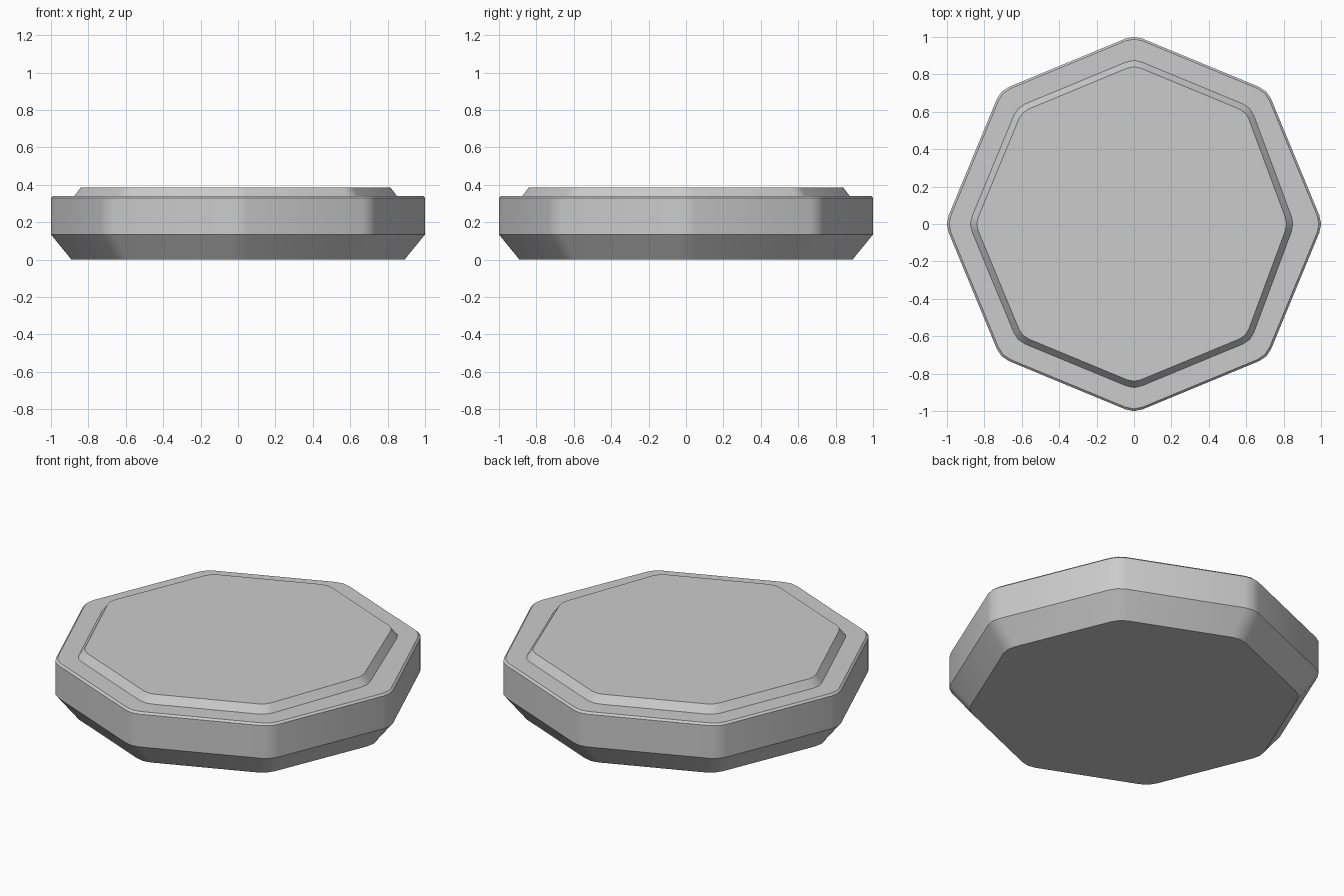
import bpy, bmesh, math
from mathutils import Vector

if "Cube" in bpy.data.objects:
    bpy.data.objects.remove(bpy.data.objects["Cube"])

grey = bpy.data.materials.new("light_grey")
grey.diffuse_color = (0.6, 0.6, 0.6, 1)
grey.use_nodes = True
grey.node_tree.nodes["Principled BSDF"].inputs["Base Color"].default_value = grey.diffuse_color


def octagon(radius, cut, pull=0.0, steps=2):
    """Octagon with small arc corners; pull moves the +x corner inwards."""
    corners = []
    for i in range(8):
        a = i * math.pi / 4
        r = radius - (pull if i == 0 else 0)
        corners.append(Vector((r * math.cos(a), r * math.sin(a))))
    pts = []
    for i, c in enumerate(corners):
        p = c + (corners[i - 1] - c).normalized() * cut
        q = c + (corners[(i + 1) % 8] - c).normalized() * cut
        ctrl = c
        for s in range(steps + 1):
            t = s / steps
            pts.append(p * (1 - t) ** 2 + ctrl * 2 * t * (1 - t) + q * t * t)
    return pts


def stacked(name, levels, pull=0.0):
    """Solid lofted through (radius, height, corner cut) levels."""
    bm = bmesh.new()
    rings = [[bm.verts.new((p.x, p.y, z)) for p in octagon(r, cut, pull)]
             for r, z, cut in levels]
    n = len(rings[0])
    for lo, hi in zip(rings, rings[1:]):
        for i in range(n):
            j = (i + 1) % n
            bm.faces.new((lo[i], lo[j], hi[j], hi[i]))
    bm.faces.new(rings[0][::-1])
    bm.faces.new(rings[-1])
    mesh = bpy.data.meshes.new(name)
    bm.to_mesh(mesh)
    bm.free()
    mesh.materials.append(grey)
    ob = bpy.data.objects.new(name, mesh)
    bpy.context.collection.objects.link(ob)
    bpy.ops.object.select_all(action='DESELECT')
    ob.select_set(True)
    bpy.context.view_layer.objects.active = ob
    bpy.ops.object.shade_smooth_by_angle(angle=math.radians(30))
    return ob


# Main slab: tapered underside, upright wall, thin top chamfer
stacked("base_slab", [(0.90, 0.0, 0.05), (1.01, 0.135, 0.05),
                      (1.01, 0.33, 0.05), (0.998, 0.341, 0.05)])

# Raised top panel, slightly pulled in at its +x corner
stacked("top_panel", [(0.888, 0.335, 0.045), (0.883, 0.341, 0.045),
                      (0.848, 0.386, 0.04)], pull=0.026)
